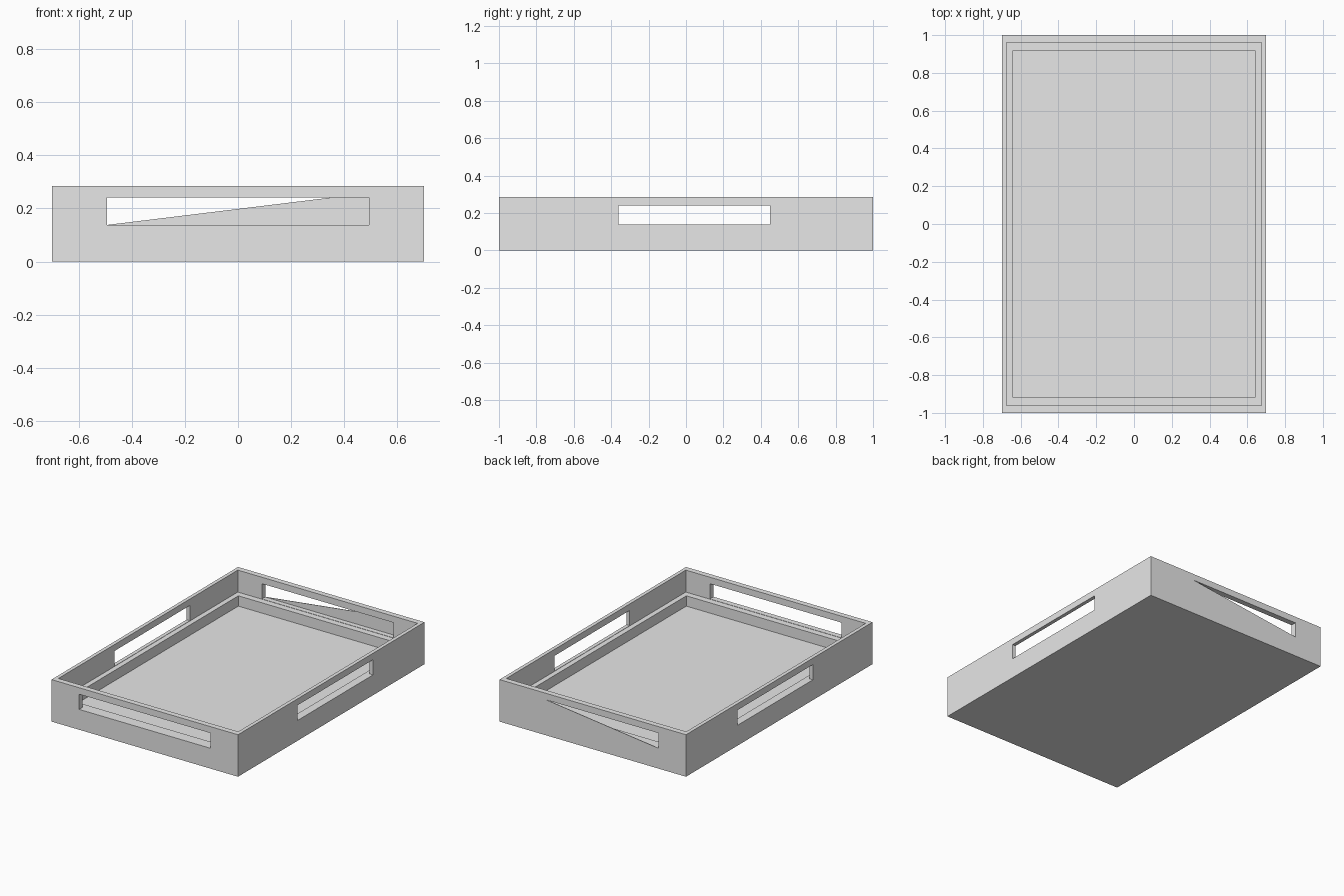
import bpy
import bmesh

cube = bpy.data.objects.get("Cube")
if cube:
    bpy.data.objects.remove(cube, do_unlink=True)

# Single plain material
grey = bpy.data.materials.new("light_grey")
grey.use_nodes = True
grey.diffuse_color = (0.8, 0.8, 0.8, 1)
grey.node_tree.nodes["Principled BSDF"].inputs["Base Color"].default_value = (0.8, 0.8, 0.8, 1)


def add_object(name, bm):
    bmesh.ops.recalc_face_normals(bm, faces=bm.faces)
    mesh = bpy.data.meshes.new(name)
    bm.to_mesh(mesh)
    bm.free()
    mesh.materials.append(grey)
    obj = bpy.data.objects.new(name, mesh)
    bpy.context.collection.objects.link(obj)
    return obj


def rect_loft(name, sections):
    """Join rectangles of (half x, half y, z, centre y), capping both ends."""
    bm = bmesh.new()
    loops = [[bm.verts.new((sx * hx, cy + sy * hy, z))
              for sx, sy in ((-1, -1), (1, -1), (1, 1), (-1, 1))]
             for hx, hy, z, cy in sections]
    for a, b in zip(loops, loops[1:]):
        for i in range(4):
            j = (i + 1) % 4
            bm.faces.new((a[i], a[j], b[j], b[i]))
    bm.faces.new(loops[0])
    bm.faces.new(loops[-1])
    return add_object(name, bm)


TOP, LEDGE, FLOOR = 0.285, 0.136, 0.066
SLOT_LOW, SLOT_HIGH = 0.138, 0.241

# Tray: outer wall, rim, inner wall, ledge, step and sunken floor
tray = rect_loft("tray", [
    (0.70, 1.00, 0.0, 0), (0.70, 1.00, TOP, 0),
    (0.675, 0.962, TOP, 0), (0.675, 0.962, LEDGE, 0),
    (0.641, 0.919, LEDGE, 0), (0.641, 0.919, FLOOR, 0)])

# Handle slots cut through each pair of opposite walls
for name, hx, hy, cy in (("end_slot_cutter", 0.493, 1.2, 0),
                         ("side_slot_cutter", 0.9, 0.404, 0.044)):
    cutter = rect_loft(name, [(hx, hy, SLOT_LOW, cy), (hx, hy, SLOT_HIGH, cy)])
    cutter.hide_render = True
    mod = tray.modifiers.new(name, 'BOOLEAN')
    mod.operation = 'DIFFERENCE'
    mod.solver = 'EXACT'
    mod.object = cutter
    bpy.context.view_layer.objects.active = tray
    bpy.ops.object.modifier_apply(modifier=mod.name)
    bpy.data.objects.remove(cutter, do_unlink=True)

# Thin sloping plate closing part of the back slot, flush with the outside
bm = bmesh.new()
outline = [(-0.493, SLOT_LOW), (0.493, SLOT_LOW), (0.493, SLOT_HIGH), (0.35, SLOT_HIGH)]
face = bm.faces.new([bm.verts.new((x, 1.0, z)) for x, z in outline])
extruded = bmesh.ops.extrude_face_region(bm, geom=[face], use_keep_orig=True)
for v in extruded["geom"]:
    if isinstance(v, bmesh.types.BMVert):
        v.co.y -= 0.004
add_object("back_slot_plate", bm)
